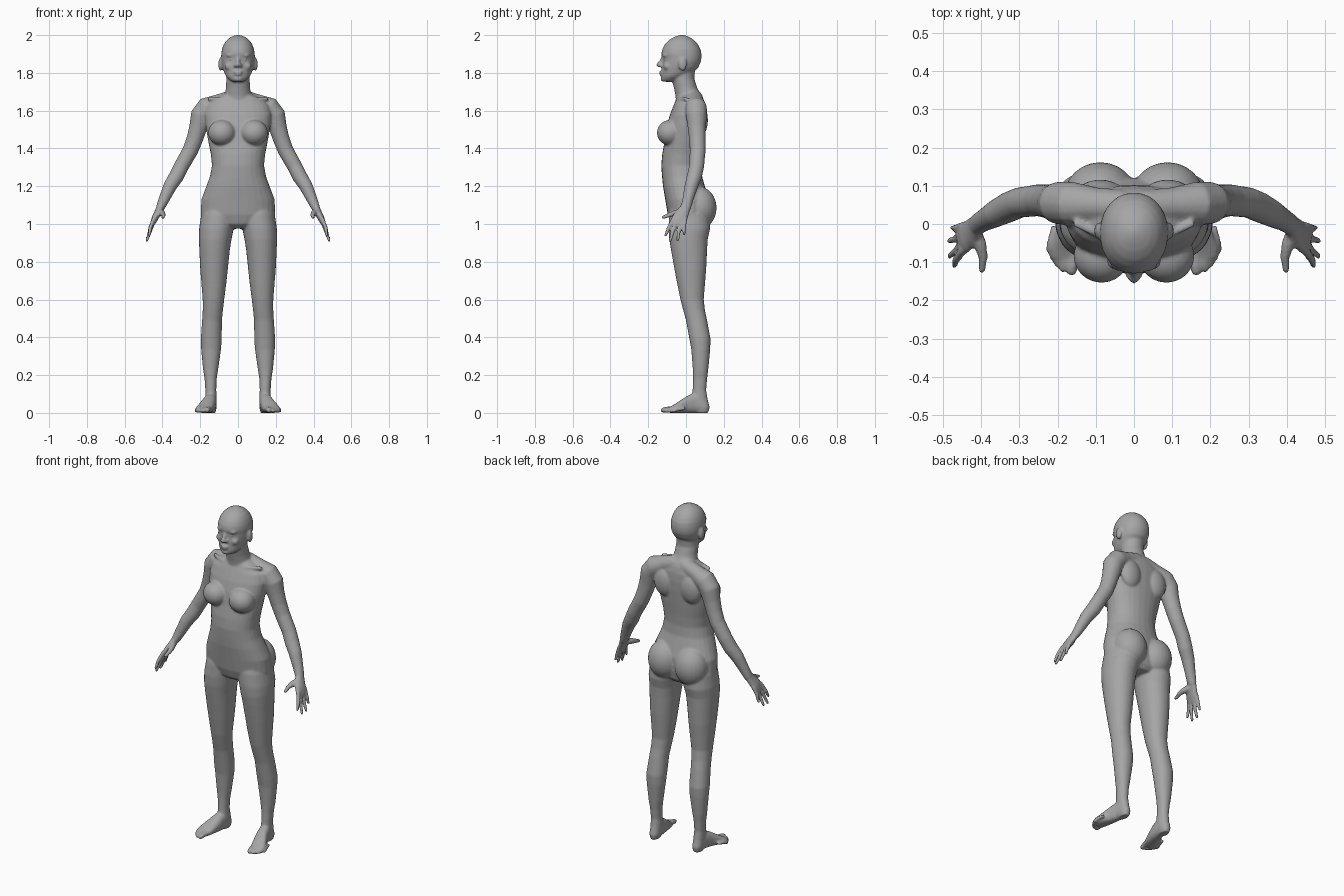
import bpy, bmesh, math
from mathutils import Vector, Matrix

skin = bpy.data.materials.new("grey skin")
skin.diffuse_color = (0.38, 0.38, 0.38, 1)
bm = bmesh.new()
X, Y, Z = Vector((1, 0, 0)), Vector((0, 1, 0)), Vector((0, 0, 1))
SIDES = (1, -1)


def ring(c, u, v, ru, rv, power=2.0, n=28):
    pts = []
    for i in range(n):
        a = 2 * math.pi * i / n
        ca, sa = math.cos(a), math.sin(a)
        e = 2 / power
        pts.append(c + u * (ru * math.copysign(abs(ca) ** e, ca))
                   + v * (rv * math.copysign(abs(sa) ** e, sa)))
    return pts


def loft(rings):
    rows = [[bm.verts.new(p) for p in r] for r in rings]
    n = len(rows[0])
    for a, b in zip(rows, rows[1:]):
        for i in range(n):
            bm.faces.new((a[i], a[(i + 1) % n], b[(i + 1) % n], b[i]))
    bm.faces.new(rows[0][::-1])
    bm.faces.new(rows[-1])


def stack(levels, power=2.2, s=1):
    """Horizontal sections: z, x min, x max, y front, y back."""
    loft([ring(Vector((s * (a + b) / 2, (f + k) / 2, z)), X, Y,
               (b - a) / 2, (k - f) / 2, power) for z, a, b, f, k in levels])


def limb(path, s=1):
    """Round-ended tube through points: x, y, z, radius along y, other radius."""
    pts = [Vector((s * p[0], p[1], p[2])) for p in path]
    rings = []
    last = len(pts) - 1
    for i, p in enumerate(pts):
        t = (pts[min(i + 1, last)] - pts[max(i - 1, 0)]).normalized()
        ref = Y if abs(t.y) < 0.8 else Z
        u = (ref - t * ref.dot(t)).normalized()
        v = t.cross(u)
        ru, rv = path[i][3], path[i][-1]
        r = min(ru, rv)
        caps = [(0, 1)]
        if i == 0:
            caps = [(-.95, .3), (-.8, .6), (-.5, .87), (0, 1)]
        elif i == last:
            caps = [(0, 1), (.5, .87), (.8, .6), (.95, .3)]
        for off, k in caps:
            rings.append(ring(p + t * off * r, u, v, ru * k, rv * k, n=16))
    loft(rings)


def ball(c, r, target=None):
    m = Matrix.Translation(c) @ Matrix.Diagonal((*r, 1))
    bmesh.ops.create_uvsphere(target or bm, u_segments=24, v_segments=16,
                              radius=1, matrix=m)


def pair(c, r, target=None):
    for s in SIDES:
        ball((s * c[0], c[1], c[2]), r, target)


# Torso
stack([(z, -w, w, f, b) for z, w, f, b in (
    (.975, .07, -.05, .09), (1.0, .15, -.08, .11), (1.05, .198, -.097, .12),
    (1.13, .194, -.11, .12), (1.20, .168, -.122, .10), (1.25, .149, -.127, .086),
    (1.31, .138, -.131, .082), (1.37, .144, -.126, .086), (1.44, .158, -.113, .093),
    (1.52, .172, -.102, .100), (1.58, .178, -.085, .103), (1.63, .165, -.065, .10),
    (1.665, .12, -.05, .092), (1.69, .07, -.045, .08))])
pair((.085, -.084, 1.483), (.073, .070, .068))      # breasts
pair((.088, .070, 1.085), (.096, .092, .112))       # buttocks
pair((.088, .076, 1.55), (.065, .040, .085))        # shoulder blades

# Neck
stack([(z, -w, w, f, b) for z, w, f, b in (
    (1.62, .085, -.05, .09), (1.68, .072, -.056, .083), (1.72, .064, -.064, .060),
    (1.77, .062, -.076, .044), (1.84, .062, -.08, .05))], 2)

# Skull and jaw
stack([(z, -w, w, f, b) for z, w, f, b in (
    (1.753, .028, -.122, -.06), (1.762, .044, -.128, -.04), (1.78, .062, -.130, -.005),
    (1.80, .073, -.129, .035), (1.83, .083, -.128, .066), (1.86, .088, -.125, .079),
    (1.88, .089, -.125, .082), (1.90, .089, -.131, .082), (1.925, .085, -.126, .077),
    (1.95, .076, -.113, .064), (1.97, .063, -.095, .047), (1.985, .046, -.073, .027),
    (1.995, .027, -.05, .007), (2.001, .008, -.03, -.012))], 2.1)

# Face features
limb([(0, -.121, 1.885, .008), (0, -.133, 1.86, .010), (0, -.144, 1.842, .013)])
pair((.013, -.133, 1.838), (.010, .012, .009))      # nostrils
pair((.034, -.110, 1.893), (.028, .014, .009))      # brows
pair((.045, -.098, 1.835), (.026, .022, .022))      # cheeks
ball((0, -.128, 1.805), (.025, .015, .006))         # upper lip
ball((0, -.127, 1.792), (.022, .015, .007))         # lower lip
ball((0, -.118, 1.769), (.026, .017, .016))         # chin
pair((.093, -.018, 1.845), (.011, .022, .035))      # ears

for s in SIDES:
    # Shoulder, upper arm and forearm
    limb([(.03, .045, 1.665, .045), (.10, .05, 1.642, .046), (.165, .053, 1.615, .058),
          (.196, .055, 1.575, .056), (.211, .057, 1.51, .048), (.229, .060, 1.45, .044),
          (.252, .062, 1.39, .042), (.300, .056, 1.305, .040), (.328, .044, 1.25, .040),
          (.360, .028, 1.20, .036), (.392, .010, 1.13, .029), (.412, -.002, 1.085, .028, .023)], s)
    # Collarbone
    limb([(.02, -.044, 1.652, .010), (.08, -.032, 1.660, .010), (.15, .0, 1.662, .010)], s)
    # Palm
    limb([(.410, -.001, 1.09, .027, .021), (.425, -.018, 1.06, .035, .019),
          (.440, -.034, 1.03, .042, .018), (.452, -.044, 1.002, .042, .013)], s)
    # Fingers
    for y0, z0, tip in ((-.077, 1.005, (.470, -.108, .940)), (-.056, .998, (.483, -.084, .912)),
                        (-.033, .996, (.484, -.044, .914)), (-.012, 1.004, (.474, -.010, .945))):
        x1, y1, z1 = tip
        limb([(.447, y0 + .008, z0 + .02, .011), (.465, (y0 + y1) / 2, (z0 + z1) / 2 + .005, .0105),
              (x1, y1, z1, .008)], s)
    # Thumb
    limb([(.418, -.018, 1.065, .019), (.402, -.055, 1.058, .017),
          (.395, -.088, 1.048, .0125), (.398, -.120, 1.035, .0095)], s)
    # Thigh, knee, calf and heel
    stack([(1.13, .03, .165, -.07, .10), (1.05, .005, .195, -.09, .125),
           (.975, .023, .206, -.093, .128), (.92, .034, .207, -.089, .115),
           (.865, .043, .205, -.08, .112), (.76, .054, .200, -.061, .107),
           (.70, .060, .195, -.05, .102), (.60, .073, .187, -.03, .094),
           (.54, .080, .187, -.014, .101), (.49, .085, .190, .0, .112),
           (.39, .086, .197, .018, .130), (.335, .090, .195, .028, .128),
           (.23, .105, .185, .036, .118), (.18, .113, .177, .037, .112),
           (.12, .115, .173, .035, .107), (.07, .112, .172, .030, .115),
           (.03, .112, .172, .04, .126), (.0, .120, .165, .05, .118)], 2.1, s)
    # Foot
    loft([ring(Vector((s * cx, y, top / 2)), X, Z, w, top / 2, 2.4) for y, cx, w, top in (
        (.118, .141, .018, .05), (.09, .142, .029, .08), (.05, .145, .032, .108),
        (.01, .153, .036, .092), (-.03, .167, .042, .066), (-.065, .179, .045, .043),
        (-.09, .184, .036, .030))])
    # Toes
    for x, y, r in ((.163, -.121, .0145), (.186, -.117, .0105), (.201, -.104, .010),
                    (.213, -.087, .0095), (.222, -.067, .009)):
        limb([(x - .012, y + .055, .022, r), (x - .003, y + .02, .019, r), (x, y, r, r)], s)


def make(name, mesh_data):
    me = bpy.data.meshes.new(name)
    bmesh.ops.recalc_face_normals(mesh_data, faces=mesh_data.faces)
    for f in mesh_data.faces:
        f.smooth = True
    mesh_data.to_mesh(me)
    mesh_data.free()
    me.materials.append(skin)
    ob = bpy.data.objects.new(name, me)
    bpy.context.collection.objects.link(ob)
    return ob


# Fuse the overlapping parts into one continuous skin
body = make("body", bm)
fuse = body.modifiers.new("fuse", 'REMESH')
fuse.mode = 'VOXEL'
fuse.voxel_size = 0.006
fuse.use_smooth_shade = True
soften = body.modifiers.new("soften", 'SMOOTH')
soften.factor = 0.5
soften.iterations = 5

# Eyeballs
eye_bm = bmesh.new()
pair((.034, -.104, 1.872), (.015, .014, .011), eye_bm)
make("eyes", eye_bm)
